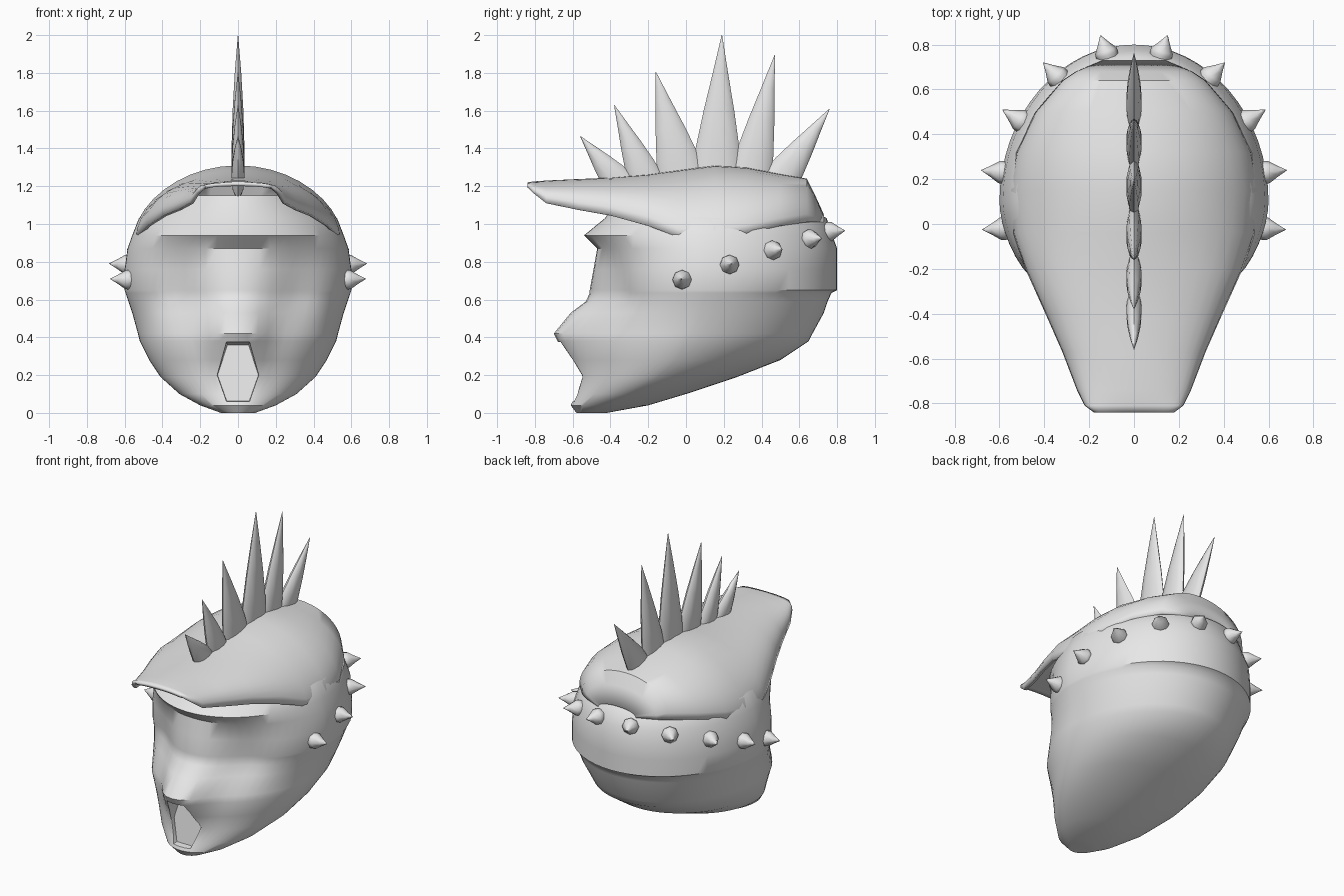
import bpy, math
from mathutils import Vector

if "Cube" in bpy.data.objects:
    bpy.data.objects.remove(bpy.data.objects["Cube"])

grey = bpy.data.materials.new("plain grey")
grey.diffuse_color = (0.8, 0.8, 0.8, 1)
grey.use_nodes = True
grey.node_tree.nodes["Principled BSDF"].inputs["Base Color"].default_value = grey.diffuse_color


def shade(ob, angle):
    bpy.ops.object.select_all(action='DESELECT')
    ob.select_set(True)
    bpy.context.view_layer.objects.active = ob
    bpy.ops.object.shade_smooth_by_angle(angle=math.radians(angle))


def make(name, verts, faces, angle=40):
    me = bpy.data.meshes.new(name)
    me.from_pydata(verts, [], faces)
    me.materials.append(grey)
    ob = bpy.data.objects.new(name, me)
    bpy.context.collection.objects.link(ob)
    bpy.context.view_layer.objects.active = ob
    bpy.ops.object.mode_set(mode='EDIT')
    bpy.ops.mesh.select_all(action='SELECT')
    bpy.ops.mesh.normals_make_consistent(inside=False)
    bpy.ops.object.mode_set(mode='OBJECT')
    shade(ob, angle)
    return ob


def loft(rows, closed=True):
    """Join equal rows of points; closed rows also get end caps."""
    n = len(rows[0])
    verts = [p for r in rows for p in r]
    faces = []
    for i in range(len(rows) - 1):
        for j in range(n if closed else n - 1):
            k = (j + 1) % n
            faces.append((i * n + j, i * n + k, (i + 1) * n + k, (i + 1) * n + j))
    if closed:
        faces += [tuple(range(n - 1, -1, -1)),
                  tuple(range((len(rows) - 1) * n, len(rows) * n))]
    return verts, faces


# Head shell: height, centre y, half width, front y, back y, muzzle bump, eye recess
levels = [
    (0.00, -0.50, 0.09, -0.58, -0.42, 0.00, 0.00),
    (0.04, -0.42, 0.20, -0.60, -0.20, 0.01, 0.00),
    (0.10, -0.30, 0.31, -0.575, 0.00, 0.01, 0.00),
    (0.19, -0.15, 0.41, -0.55, 0.27, 0.02, 0.00),
    (0.28, -0.05, 0.47, -0.56, 0.50, 0.06, 0.00),
    (0.38, 0.00, 0.52, -0.57, 0.65, 0.11, 0.00),
    (0.42, 0.03, 0.53, -0.57, 0.67, 0.13, 0.01),
    (0.53, 0.08, 0.56, -0.53, 0.73, 0.08, 0.04),
    (0.59, 0.09, 0.58, -0.50, 0.75, 0.03, 0.06),
    (0.635, 0.10, 0.595, -0.49, 0.77, 0.02, 0.06),
    (0.65, 0.10, 0.60, -0.49, 0.80, 0.02, 0.06),
    (0.76, 0.10, 0.60, -0.48, 0.80, 0.01, 0.04),
    (0.87, 0.10, 0.585, -0.47, 0.80, 0.00, 0.00),
    (0.94, 0.10, 0.56, -0.54, 0.775, 0.00, 0.00),
    (1.03, 0.10, 0.525, -0.43, 0.745, 0.00, 0.00),
    (1.15, 0.10, 0.36, -0.34, 0.55, 0.00, 0.00),
]
rows = []
for z, yc, w, yf, yb, bump, eye in levels:
    row = []
    for j in range(64):
        a = 2 * math.pi * j / 64
        s, c = math.sin(a), math.cos(a)
        x = w * s
        if c < 0:
            y = yc + (yb - yc) * -c
        else:
            y = yc + (yf - yc) * c ** 1.15
            y -= bump * math.exp(-abs(x / 0.15) ** 3)
            y += eye * math.exp(-((abs(x) - 0.31) / 0.13) ** 2)
        row.append((x, y, z))
    rows.append(row)
head = make("head_shell", *loft(rows))

# Mouth opening: hexagonal hollow cut into the muzzle
outline = [(-0.07, 0.40), (0.07, 0.40), (0.135, 0.20), (0.075, 0.03),
           (-0.075, 0.03), (-0.135, 0.20)]
cutter = make("mouth_cutter", *loft([
    [(x, -0.9, z) for x, z in outline],
    [(x * 0.8, -0.52 - 0.04 * (z < 0.1), 0.2 + (z - 0.2) * 0.8) for x, z in outline]]))
cutter.hide_render = True
cut = head.modifiers.new("mouth", 'BOOLEAN')
cut.operation = 'DIFFERENCE'
cut.solver = 'EXACT'
cut.object = cutter
bpy.context.view_layer.objects.active = head
bpy.ops.object.modifier_apply(modifier=cut.name)
bpy.data.objects.remove(cutter)
shade(head, 42)

# Cap and brim: arches along y (y, half width, rim height, top height, roundness)
arches = [
    (-0.84, 0.18, 1.195, 1.22, 0.6), (-0.81, 0.22, 1.165, 1.225, 0.6),
    (-0.74, 0.255, 1.11, 1.23, 0.7), (-0.57, 0.32, 1.075, 1.238, 0.75),
    (-0.40, 0.395, 1.045, 1.245, 0.8), (-0.20, 0.485, 0.99, 1.262, 0.9),
    (-0.04, 0.54, 0.93, 1.285, 1.1), (0.15, 0.555, 0.92, 1.31, 1.15),
    (0.32, 0.525, 0.95, 1.30, 1.1), (0.50, 0.44, 0.99, 1.265, 1.0),
    (0.64, 0.32, 1.01, 1.24, 0.9), (0.68, 0.26, 1.01, 1.16, 0.9),
    (0.73, 0.14, 1.01, 1.05, 0.9),
]
rows = []
for y, w, zr, zt, e in arches:
    row = []
    for j in range(21):
        a = math.pi * j / 20
        row.append((w * math.cos(a), y, zr + (zt - zr) * max(math.sin(a), 0) ** e))
    rows.append(row)
verts, faces = loft(rows, closed=False)
cap = make("cap_and_brim", verts, faces, angle=45)
if sum(p.normal.z for p in cap.data.polygons) < 0:
    cap.data.flip_normals()
solid = cap.modifiers.new("thickness", 'SOLIDIFY')
solid.thickness = 0.02
solid.offset = -1

# Crest: flat tapered spikes (base y, half width, tip y, tip z)
spikes = [
    (-0.34, 0.085, -0.56, 1.465), (-0.20, 0.095, -0.38, 1.63),
    (-0.01, 0.13, -0.16, 1.805), (0.16, 0.135, 0.19, 2.0),
    (0.33, 0.115, 0.47, 1.895), (0.475, 0.10, 0.76, 1.61),
]
for i, (by, hw, ty, tz) in enumerate(spikes):
    base, tip = Vector((0, by, 1.2)), Vector((0, ty, tz))
    axis = (tip - base).normalized()
    across = Vector((0, axis.z, -axis.y))
    rows = []
    for t, r, thick in ((0, 1, 0.03), (0.25, 0.86, 0.036), (0.5, 0.6, 0.03),
                        (0.75, 0.3, 0.018), (1, 0.01, 0.001)):
        mid = base.lerp(tip, t)
        row = []
        for j in range(10):
            a = 2 * math.pi * j / 10
            p = mid + across * (hw * r * math.cos(a))
            row.append((thick * math.sin(a), p.y, p.z))
        rows.append(row)
    make(f"crest_spike_{i + 1}", *loft(rows), angle=50)

# Studs around the back (base x, y, z, tip x, y)
studs = [
    (0.575, -0.02, 0.705, 0.677, -0.025), (0.58, 0.23, 0.785, 0.682, 0.24),
    (0.495, 0.455, 0.86, 0.587, 0.51), (0.335, 0.65, 0.92, 0.405, 0.72),
    (0.12, 0.755, 0.96, 0.15, 0.842),
]
for side, label in ((-1, "left"), (1, "right")):
    for i, (x, y, z, tx, ty) in enumerate(studs):
        base, tip = Vector((side * x, y, z)), Vector((side * tx, ty, z + 0.005))
        axis = (tip - base).normalized()
        u = axis.cross(Vector((0, 0, 1))).normalized()
        v = axis.cross(u)
        rows = []
        for t, r in ((-0.3, 0.04), (0.0, 0.052), (0.2, 0.05), (0.6, 0.024), (1, 0.001)):
            mid = base.lerp(tip, t)
            rows.append([mid + u * (r * math.cos(k * math.pi / 4))
                         + v * (r * math.sin(k * math.pi / 4)) for k in range(8)])
        make(f"stud_{label}_{i + 1}", *loft(rows), angle=60)
